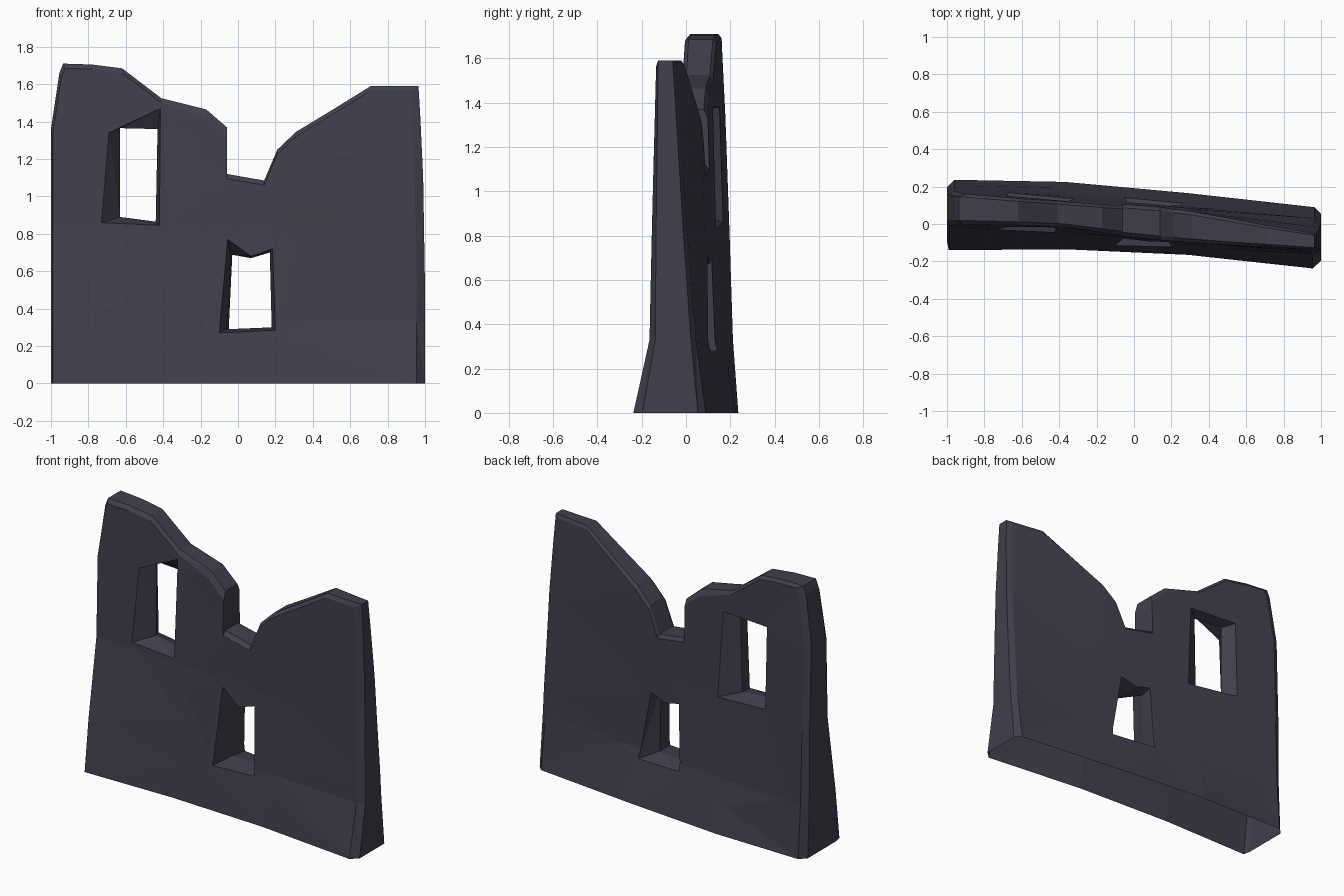
import bpy, bmesh
from mathutils import Vector

if "Cube" in bpy.data.objects:
    bpy.data.objects.remove(bpy.data.objects["Cube"])

# Wall silhouette seen from the front (x, z)
OUTLINE = [(-1, 0), (-1, .82), (-1, 1.36), (-.955, 1.66), (-.935, 1.71), (-.78, 1.705), (-.62, 1.685),
           (-.41, 1.525), (-.17, 1.465), (-.06, 1.37), (-.06, 1.12), (.14, 1.085), (.21, 1.25),
           (.31, 1.345), (.5, 1.46), (.71, 1.59), (.965, 1.59), (.975, 1.42), (.99, 1.1), (1, .5), (1, 0)]

# Window openings: loops at front, middle and back of the wall
WINDOWS = [
    [[(-.73, .86), (-.42, .845), (-.415, 1.47), (-.69, 1.34)],
     [(-.63, .89), (-.44, .865), (-.43, 1.36), (-.63, 1.365)],
     [(-.68, .86), (-.32, .83), (-.35, 1.38), (-.68, 1.38)]],
    [[(-.10, .27), (.20, .285), (.185, .72), (.07, .68), (-.055, .77)],
     [(-.06, .29), (.18, .30), (.17, .70), (.07, .67), (-.04, .69)],
     [(-.05, .28), (.26, .27), (.18, .71), (.07, .675), (-.03, .70)]],
]

# Front and back face depth: rows by height, columns by x
XS, ZS = (-1, -.37, .29, .96), (0, .33, .82, 1.65)
FRONT = [(-.14, -.135, -.165, -.238), (-.10, -.10, -.12, -.165),
         (-.02, -.05, -.10, -.155), (0, -.01, -.10, -.135)]
BACK = [(.237, .225, .165, .09), (.215, .165, .095, .045),
        (.20, .14, .085, .005), (.17, .115, .06, -.055)]


def span(vals, v):
    v = min(max(v, vals[0]), vals[-1])
    i = max(k for k in range(len(vals) - 1) if vals[k] <= v)
    return i, (v - vals[i]) / (vals[i + 1] - vals[i])


def depth(table, x, z):
    i, u = span(XS, x)
    j, w = span(ZS, z)
    low = table[j][i] * (1 - u) + table[j][i + 1] * u
    high = table[j + 1][i] * (1 - u) + table[j + 1][i + 1] * u
    return low * (1 - w) + high * w


def worn(left, right, drop):
    """Outline with chipped ends and top edge."""
    pts = []
    for x, z in OUTLINE:
        if x > .9:
            x -= right
        elif x < -.9:
            x += left
        if z > 1:
            z -= drop * (2 if -.2 < x < 0 and z > 1.2 else 1)
        pts.append((x, z))
    return pts


bm = bmesh.new()


def add_loop(pts, t):
    verts = [bm.verts.new((x, t, z)) for x, z in pts]
    n = len(verts)
    edges = [bm.edges.new((verts[i], verts[(i + 1) % n])) for i in range(n)]
    return verts, edges


def add_sleeve(layers, depths):
    """Stack loops through the wall; return first and last edge rings."""
    loops = [add_loop(p, t) for p, t in zip(layers, depths)]
    for (a, _), (b, _) in zip(loops, loops[1:]):
        n = len(a)
        for i in range(n):
            j = (i + 1) % n
            bm.faces.new((a[i], a[j], b[j], b[i]))
    return loops[0][1], loops[-1][1]


# Outer rim and window jambs
rings = [add_sleeve([worn(.01, .045, .025), OUTLINE, OUTLINE, worn(.04, .035, .02)], (-1, -.75, .78, 1))]
rings += [add_sleeve(w, (-1, .1, 1)) for w in WINDOWS]

# Front and back faces around the windows
for side, ny in ((0, -1), (1, 1)):
    bmesh.ops.triangle_fill(bm, use_beauty=True, edges=[e for r in rings for e in r[side]],
                            normal=Vector((0, ny, 0)))

# Cut facet lines
for axis, cuts in ((Vector((0, 0, 1)), ZS[1:3]), (Vector((1, 0, 0)), XS[1:3])):
    for c in cuts:
        bmesh.ops.bisect_plane(bm, geom=bm.verts[:] + bm.edges[:] + bm.faces[:], dist=.0005,
                               plane_co=axis * c, plane_no=axis)
bmesh.ops.recalc_face_normals(bm, faces=bm.faces[:])

# The underside is open
under = [f for f in bm.faces if all(v.co.z < .001 for v in f.verts)]
bmesh.ops.delete(bm, geom=under, context='FACES')

# Bend the slab to the measured depth
for v in bm.verts:
    t = (v.co.y + 1) / 2
    x, z = v.co.x, v.co.z
    v.co.y = depth(FRONT, x, z) * (1 - t) + depth(BACK, x, z) * t
bmesh.ops.triangulate(bm, faces=bm.faces[:])

mesh = bpy.data.meshes.new("ruined_wall")
bm.to_mesh(mesh)
bm.free()

stone = bpy.data.materials.new("dark slate stone")
stone.diffuse_color = (.052, .049, .074, 1)
stone.use_nodes = True
stone.node_tree.nodes["Principled BSDF"].inputs["Base Color"].default_value = stone.diffuse_color
mesh.materials.append(stone)
wall = bpy.data.objects.new("ruined_wall", mesh)
bpy.context.collection.objects.link(wall)
